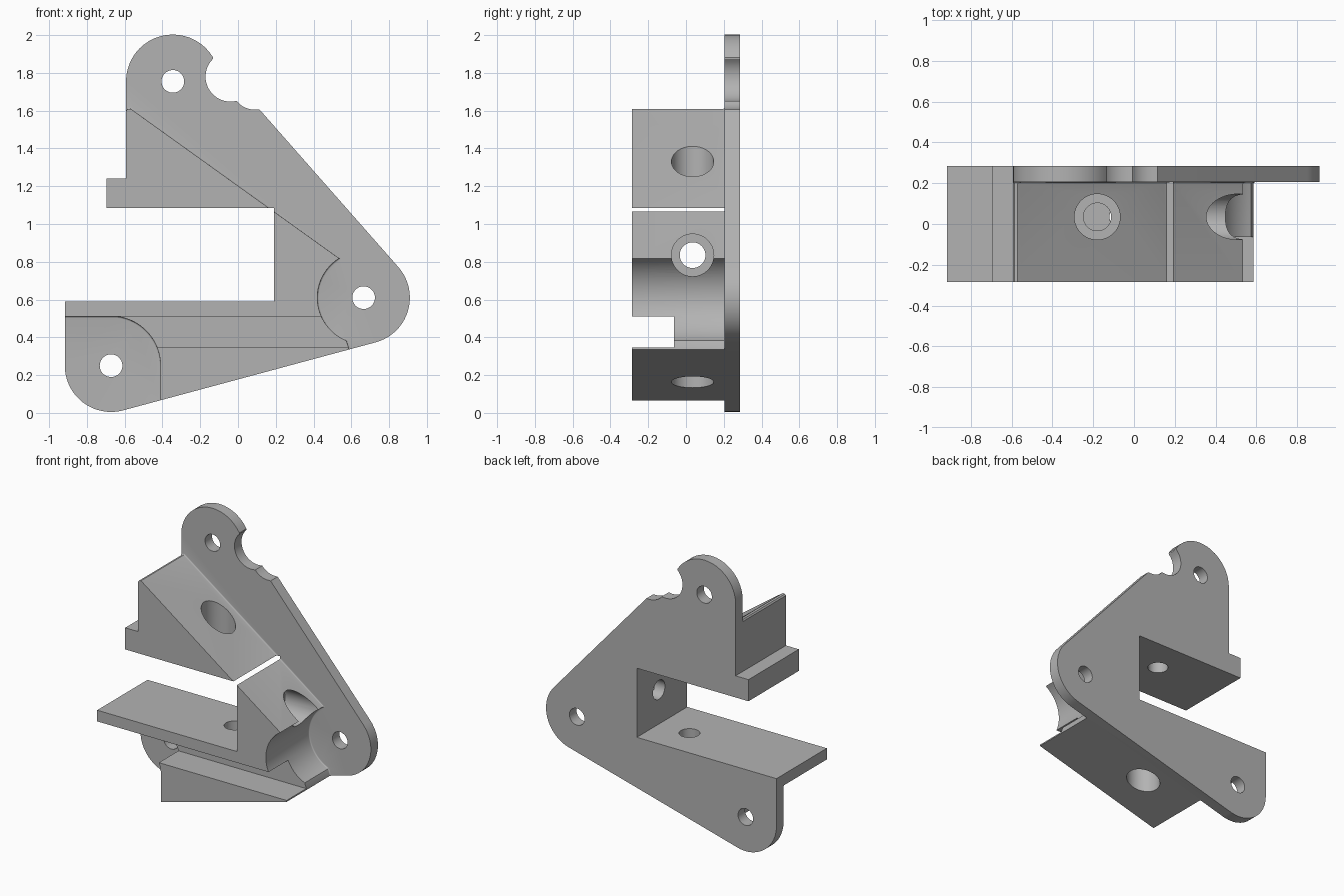
import bpy, bmesh, math
from mathutils import Matrix, Vector

cube = bpy.data.objects.get("Cube")
if cube:
    bpy.data.objects.remove(cube, do_unlink=True)

FRONT, PLATE, BACK = -0.285, 0.205, 0.285
TOP, RIGHT, LOW = (-0.345, 1.755), (0.665, 0.61), (-0.672, 0.25)
R = 0.245

grey = bpy.data.materials.new("plain grey")
grey.use_nodes = True
grey.diffuse_color = (0.45, 0.45, 0.45, 1)
grey.node_tree.nodes["Principled BSDF"].inputs["Base Color"].default_value = grey.diffuse_color


def arc(centre, radius, a0, a1, n=20):
    """Points on an arc in the x-z plane, angles in degrees."""
    angles = [math.radians(a0 + (a1 - a0) * i / n) for i in range(n + 1)]
    return [(centre[0] + radius * math.cos(a), centre[1] + radius * math.sin(a)) for a in angles]


def make_object(name, bm):
    bmesh.ops.recalc_face_normals(bm, faces=bm.faces)
    mesh = bpy.data.meshes.new(name)
    bm.to_mesh(mesh)
    bm.free()
    mesh.materials.append(grey)
    obj = bpy.data.objects.new(name, mesh)
    bpy.context.collection.objects.link(obj)
    return obj


def prism(name, points, y0, y1):
    """Extrude an x-z profile along y."""
    bm = bmesh.new()
    face = bm.faces.new([bm.verts.new((x, y0, z)) for x, z in points])
    made = bmesh.ops.extrude_face_region(bm, geom=[face])["geom"]
    verts = [v for v in made if isinstance(v, bmesh.types.BMVert)]
    bmesh.ops.translate(bm, verts=verts, vec=(0, y1 - y0, 0))
    return make_object(name, bm)


def rod(name, start, end, radius):
    start, end = Vector(start), Vector(end)
    axis = end - start
    turn = axis.to_track_quat('Z', 'Y').to_matrix().to_4x4()
    bm = bmesh.new()
    bmesh.ops.create_cone(bm, cap_ends=True, segments=48, radius1=radius, radius2=radius,
                          depth=axis.length, matrix=Matrix.Translation((start + end) / 2) @ turn)
    return make_object(name, bm)


def cut(target, cutter):
    cutter.hide_render = True
    mod = target.modifiers.new("cut", 'BOOLEAN')
    mod.operation, mod.solver, mod.object = 'DIFFERENCE', 'EXACT', cutter
    bpy.context.view_layer.objects.active = target
    bpy.ops.object.modifier_apply(modifier=mod.name)
    bpy.data.objects.remove(cutter, do_unlink=True)


# Whole outline at full depth: three lobes, bite, step and rectangular mouth
outline = (arc(TOP, 0.248, 180, 31)
           + arc((-0.04, 1.78), 0.132, 135, 273, 16)
           + arc((0.09, 1.73), 0.125, 219, 270, 8) + [(0.115, 1.605)]
           + arc(RIGHT, R, 41, -75) + arc(LOW, R, -75, -180)
           + [(-0.917, 0.59), (0.19, 0.59), (0.19, 1.085), (-0.695, 1.085),
              (-0.695, 1.24), (-0.593, 1.24)])
bracket = prism("bracket", outline, FRONT, BACK)

# Clear the front above the slope and around the right lobe, down to the plate
slope = ([(-0.8, 2.2), (-0.8, 1.58), (-0.595, 1.595), (-0.585, 1.607), (-0.57, 1.61), (-0.555, 1.6)]
         + arc(RIGHT, R, 122, 248, 28)
         + [(0.585, 0.347), (0.592, 0.25), (1.2, 0.25), (1.2, 2.2)])
cut(bracket, prism("slope_cutter", slope, -0.5, PLATE))

# Clear the front around the lower left lobe
lobe = [(-1.2, 0.51)] + arc(LOW, 0.262, 83, 0) + [(-0.41, -0.2), (-1.2, -0.2)]
cut(bracket, prism("lobe_cutter", lobe, -0.5, PLATE))

# Shallower pocket between shelf and lower wedge
pocket = [(-1.2, 0.345), (0.8, 0.345), (0.8, 0.51), (-1.2, 0.51)]
cut(bracket, prism("pocket_cutter", pocket, -0.5, -0.063))

# Mounting holes through the plate
for x, z in (TOP, RIGHT, LOW):
    cut(bracket, rod("mount_hole", (x, 0, z), (x, 0.5, z), 0.06))

# Counterbored bolt holes: seat, outer end, inner end
Y = 0.035
for seat, outer, inner in (((-0.18, Y, 1.165), (-0.18, Y, 1.8), (-0.18, Y, 1.0)),
                           ((-0.052, Y, 0.33), (-0.052, Y, -0.2), (-0.052, Y, 0.7)),
                           ((0.27, Y, 0.835), (0.66, Y, 0.835), (0.1, Y, 0.835))):
    cut(bracket, rod("bolt_head_bore", seat, outer, 0.112))
    cut(bracket, rod("bolt_hole", outer, inner, 0.068))

# Fillet where the blocks meet the plate
bm = bmesh.new()
bm.from_mesh(bracket.data)
bmesh.ops.remove_doubles(bm, verts=bm.verts, dist=0.0005)
seam = [e for e in bm.edges if len(e.link_faces) == 2 and not e.is_convex
        and all(abs(v.co.y - PLATE) < 0.001 for v in e.verts)
        and e.calc_face_angle() > 1]
bmesh.ops.bevel(bm, geom=seam, offset=0.02, segments=4, profile=0.5,
                affect='EDGES', clamp_overlap=True)
bm.to_mesh(bracket.data)
bm.free()

bpy.ops.object.select_all(action='DESELECT')
bracket.select_set(True)
bpy.context.view_layer.objects.active = bracket
bpy.ops.object.shade_smooth_by_angle(angle=math.radians(30))
